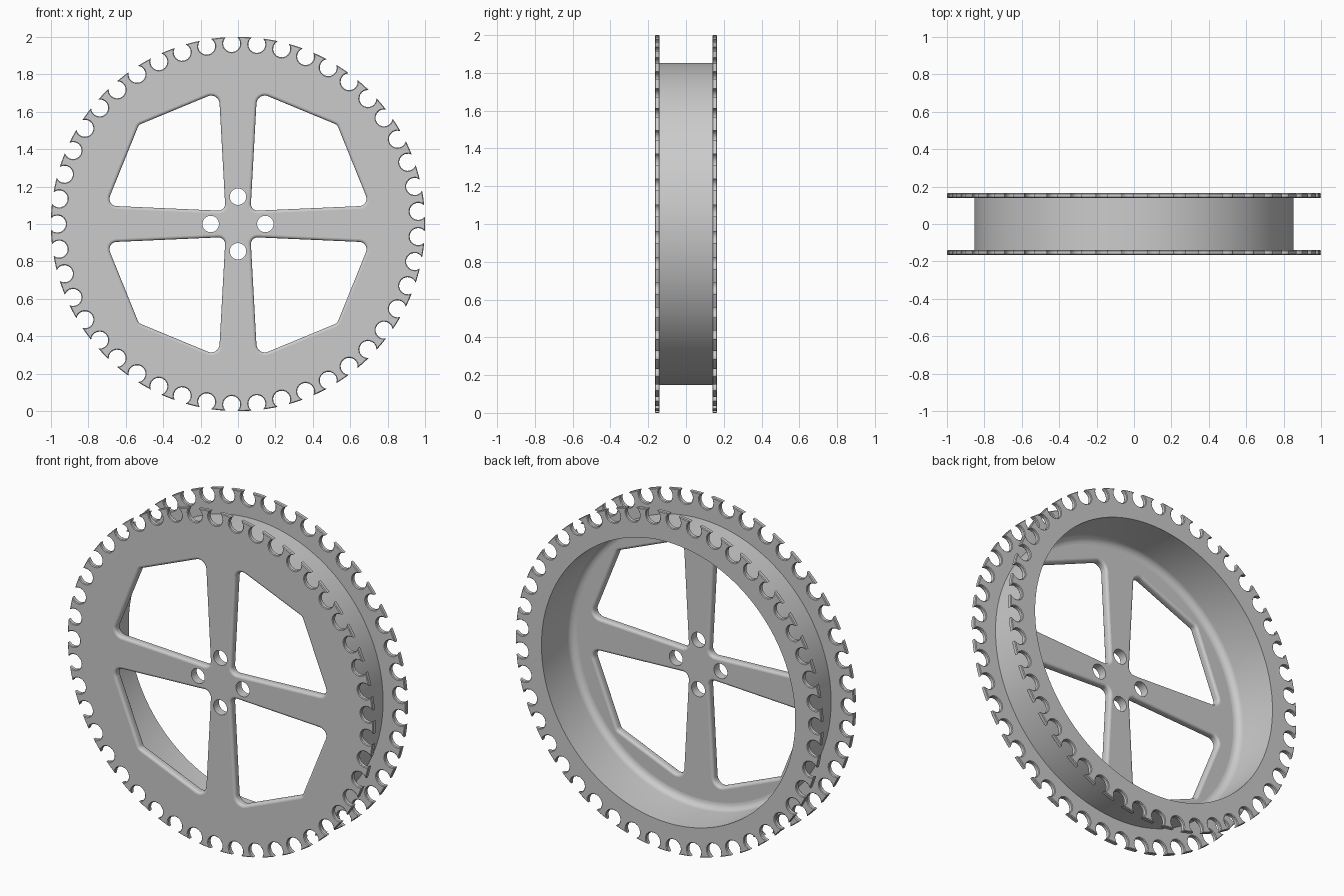
import bpy, bmesh
from math import sin, cos, pi, acos, atan2, sqrt, radians
from mathutils import Vector

if "Cube" in bpy.data.objects:
    bpy.data.objects.remove(bpy.data.objects["Cube"])

bm = bmesh.new()
TEETH = 45


# Outlines in the x-z plane; d pushes each one into the material
def circle(r, cx=0, cz=0, n=128):
    return [(cx + r * cos(2 * pi * i / n), cz + r * sin(2 * pi * i / n)) for i in range(n)]


def toothed(d):
    c, rho, R = 0.965, 0.046 + d, 1.0 - d
    al = acos((R * R + c * c - rho * rho) / (2 * R * c))
    t = atan2(R * sin(al), R * cos(al) - c)
    pitch, pts = 2 * pi / TEETH, []
    for k in range(TEETH):
        a0 = radians(4) + k * pitch
        loc = []
        for i in range(13):                      # round notch
            a = -t - (2 * pi - 2 * t) * i / 12
            loc.append((c + rho * cos(a), rho * sin(a)))
        for i in (1, 2):                         # tooth tip
            a = al + (pitch - 2 * al) * i / 3
            loc.append((R * cos(a), R * sin(a)))
        pts += [(x * cos(a0) - z * sin(a0), x * sin(a0) + z * cos(a0)) for x, z in loc]
    return pts


def window(d, sx, sz):
    corners = [((0.067, 0.070), 0.035), ((0.705, 0.098), 0.04),
               ((0.53, 0.53), 0.03), ((0.102, 0.707), 0.045)]
    pts = []
    for i, (p, r) in enumerate(corners):
        p = Vector(p)
        u = (Vector(corners[i - 1][0]) - p).normalized()
        v = (Vector(corners[(i + 1) % 4][0]) - p).normalized()
        half = u.angle(v) / 2
        mid = (u + v).normalized()
        ctr = p + mid * (r / sin(half))
        base, sweep = atan2(-mid.y, -mid.x), pi / 2 - half
        for k in range(9):
            a = base + sweep * (k / 4 - 1)
            pts.append((sx * (ctr.x + (r + d) * cos(a)), sz * (ctr.y + (r + d) * sin(a))))
    return pts


# Mesh helpers
def ring(pts, y):
    vs = [bm.verts.new((x, y, z + 1)) for x, z in pts]
    for i in range(len(vs)):
        bm.edges.new((vs[i - 1], vs[i]))
    return vs


def skin(rings):
    for a, b in zip(rings, rings[1:]):
        for i in range(len(a)):
            bm.faces.new((a[i - 1], a[i], b[i], b[i - 1]))
    return rings[0], rings[-1]


def cap(loops):
    edges = [bm.edges.get((l[i - 1], l[i])) for l in loops for i in range(len(l))]
    bmesh.ops.triangle_fill(bm, edges=edges, use_beauty=True, normal=(0, -1, 0))


def tooth_wall(y0, y1, b=0.004):
    return skin([ring(toothed(d), y) for d, y in
                 ((b, y0), (0, y0 + b), (0, y1 - b), (b, y1))])


# Toothed rims and the drum between them
YF, YI, FLOOR = 0.165, 0.139, -0.115
front_a, front_b = tooth_wall(-YF, -YI)
back_a, back_b = tooth_wall(YI, YF)
drum_a, drum_b = skin([ring(circle(0.852), -YI), ring(circle(0.852), YI)])
cap([front_b, drum_a])
cap([drum_b, back_a])

# Hollow inside of the drum with a rounded foot
inner = [(0.83, YF)]
for i in range(7):
    a = pi / 2 * i / 6
    inner.append((0.79 + 0.04 * cos(a), FLOOR + 0.04 - 0.04 * sin(a)))
mouth, foot = skin([ring(circle(r), y) for r, y in inner])
cap([back_b, mouth])

# Spoke windows with rounded rims, and bolt holes
B = 0.015
prof = [(B * (1 - sin(pi / 8 * i)), -YF + B * (1 - cos(pi / 8 * i))) for i in range(5)]
prof += [(d, -YF + FLOOR - y) for d, y in reversed(prof)]
fronts, floors = [front_a], [foot]
for sx in (1, -1):
    for sz in (1, -1):
        f, b = skin([ring(window(d, sx, sz), y) for d, y in prof])
        fronts.append(f)
        floors.append(b)
for i in range(4):
    cx, cz = 0.146 * cos(i * pi / 2), 0.146 * sin(i * pi / 2)
    f, b = skin([ring(circle(0.044, cx, cz, 32), y) for y in (-YF, FLOOR)])
    fronts.append(f)
    floors.append(b)
cap(fronts)
cap(floors)

bmesh.ops.recalc_face_normals(bm, faces=bm.faces[:])
me = bpy.data.meshes.new("toothed_drum_wheel")
bm.to_mesh(me)
bm.free()
wheel = bpy.data.objects.new("toothed_drum_wheel", me)
bpy.context.collection.objects.link(wheel)
bpy.context.view_layer.objects.active = wheel
wheel.select_set(True)
bpy.ops.object.shade_smooth_by_angle(angle=radians(35))
for p in me.polygons:
    if abs(p.normal.y) > 0.999:
        p.use_smooth = False
